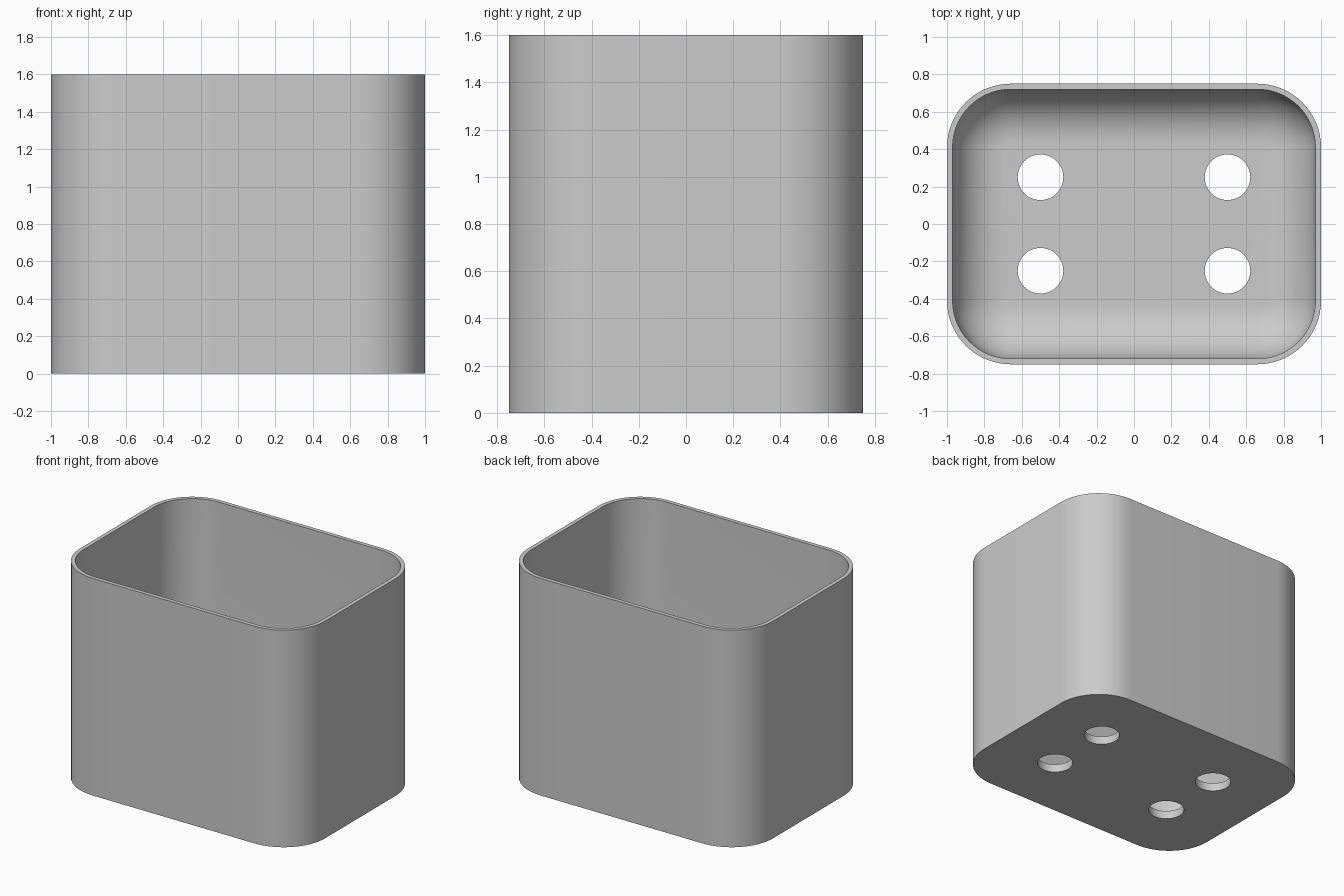
import bpy, bmesh, math

cube = bpy.data.objects.get("Cube")
if cube:
    bpy.data.objects.remove(cube, do_unlink=True)

HALF_X, HALF_Y, HEIGHT = 1.0, 0.75, 1.6
WALL, FLOOR = 0.03, 0.06
CORNER, FILLET = 0.34, 0.28
CORNER_STEPS, FILLET_STEPS = 16, 12

grey = bpy.data.materials.new("plain grey")
grey.use_nodes = True
color = (0.6, 0.6, 0.6, 1)
grey.diffuse_color = color
grey.node_tree.nodes["Principled BSDF"].inputs["Base Color"].default_value = color


def ring(bm, inset, z):
    """Rounded rectangle, moved inwards from the outer outline by inset."""
    radius = CORNER - inset
    verts = []
    for quarter, (sx, sy) in enumerate([(1, 1), (-1, 1), (-1, -1), (1, -1)]):
        for i in range(CORNER_STEPS + 1):
            a = (quarter + i / CORNER_STEPS) * math.pi / 2
            verts.append(bm.verts.new((sx * (HALF_X - CORNER) + radius * math.cos(a),
                                       sy * (HALF_Y - CORNER) + radius * math.sin(a), z)))
    return verts


# Profile of the wall: outside, rim, inside, then the fillet down to the floor
profile = [(0, 0), (0, HEIGHT), (WALL, HEIGHT)]
for i in range(FILLET_STEPS + 1):
    a = i / FILLET_STEPS * math.pi / 2
    profile.append((WALL + FILLET * (1 - math.cos(a)),
                    FLOOR + FILLET * (1 - math.sin(a))))

bm = bmesh.new()
rings = [ring(bm, inset, z) for inset, z in profile]
for low, high in zip(rings, rings[1:]):
    for i in range(len(low)):
        j = (i + 1) % len(low)
        bm.faces.new((low[i], low[j], high[j], high[i]))
bm.faces.new(rings[-1])
bm.faces.new(reversed(rings[0]))
mesh = bpy.data.meshes.new("open_box")
bm.to_mesh(mesh)
bm.free()
mesh.materials.append(grey)
box = bpy.data.objects.new("open_box", mesh)
bpy.context.collection.objects.link(box)

# Four drain holes through the floor
bpy.ops.object.select_all(action='DESELECT')
for sx in (-1, 1):
    for sy in (-1, 1):
        bpy.ops.mesh.primitive_cylinder_add(vertices=48, radius=0.122, depth=0.4,
                                            location=(sx * 0.5, sy * 0.25, 0))
        cutter = bpy.context.object
        cutter.name = "hole_cutter"
        cutter.hide_render = True
        cutter.data.materials.append(grey)
        bpy.context.view_layer.objects.active = box
        cut = box.modifiers.new("drain_hole", 'BOOLEAN')
        cut.operation = 'DIFFERENCE'
        cut.solver = 'EXACT'
        cut.object = cutter
        bpy.ops.object.modifier_apply(modifier=cut.name)
        bpy.data.objects.remove(cutter, do_unlink=True)

# Smooth corners, crisp rim and hole edges
box.select_set(True)
bpy.context.view_layer.objects.active = box
bpy.ops.object.shade_smooth_by_angle(angle=math.radians(30))
